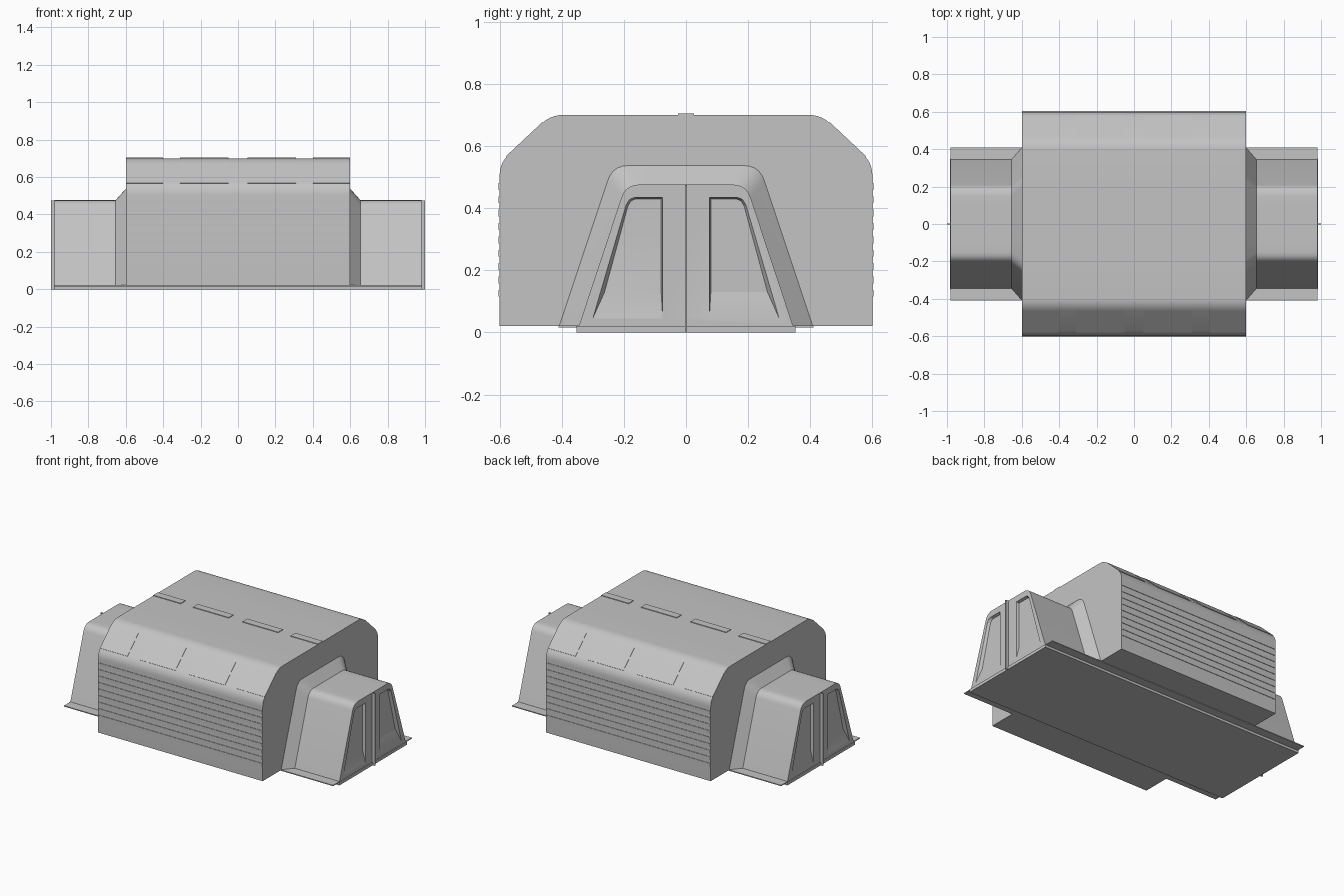
import bpy, bmesh, math
from mathutils import Vector

if "Cube" in bpy.data.objects:
    bpy.data.objects.remove(bpy.data.objects["Cube"])

grey = bpy.data.materials.new("light_grey")
grey.diffuse_color = (0.55, 0.55, 0.55, 1)
grey.use_nodes = True
grey.node_tree.nodes["Principled BSDF"].inputs["Base Color"].default_value = grey.diffuse_color


def loft(name, sections, smooth=True):
    """Closed solid through a list of matching cross-section loops."""
    bm = bmesh.new()
    rings = [[bm.verts.new(p) for p in s] for s in sections]
    n = len(rings[0])
    for a, b in zip(rings, rings[1:]):
        for i in range(n):
            j = (i + 1) % n
            bm.faces.new((a[i], a[j], b[j], b[i]))
    bm.faces.new(rings[0])
    bm.faces.new(rings[-1])
    bmesh.ops.recalc_face_normals(bm, faces=bm.faces)
    me = bpy.data.meshes.new(name)
    bm.to_mesh(me)
    bm.free()
    me.materials.append(grey)
    ob = bpy.data.objects.new(name, me)
    bpy.context.collection.objects.link(ob)
    if smooth:
        select(ob)
        bpy.ops.object.shade_smooth_by_angle(angle=math.radians(32))
    return ob


def select(ob):
    bpy.ops.object.select_all(action='DESELECT')
    ob.select_set(True)
    bpy.context.view_layer.objects.active = ob


def box(name, x0, x1, y0, y1, z0, z1):
    ring = [(y0, z0), (y1, z0), (y1, z1), (y0, z1)]
    return loft(name, [[(x, y, z) for y, z in ring] for x in (x0, x1)], False)


def both(half):
    """Mirror a half profile (bottom to top, y > 0) across y = 0."""
    return half + [(-y, z) for y, z in reversed(half)]


def rounded(points, radii, steps=5):
    """Half profile with its corners rounded by quadratic curves."""
    out = []
    for i, p in enumerate(points):
        p, r = Vector(p), radii[i]
        if r == 0:
            out.append(tuple(p))
            continue
        a = p + (Vector(points[i - 1]) - p).normalized() * r
        b = p + (Vector(points[i + 1]) - p).normalized() * r
        for k in range(steps + 1):
            t = k / steps
            out.append(tuple(a * (1 - t) ** 2 + p * 2 * t * (1 - t) + b * t * t))
    return out


# Main hall with chamfered, softly rounded shoulders
hall = both(rounded([(.6, .02), (.6, .545), (.435, .7), (.2, .7)], [0, .04, .04, 0]))
loft("main_hall", [[(x, y, z) for y, z in hall] for x in (-.6, .6)])

# Panels repeat in four bays; the outer two run to the ends of the hall
bays = [(-.6, -.4), (-.31, -.05), (.05, .31), (.4, .6)]
for i, (x0, x1) in enumerate(bays):
    box(f"roof_panel_{i}", x0, x1, -.025, .025, .695, .704)
    for s in (1, -1):
        a, b = Vector((.578, .5657)), Vector((.462, .6746))
        n = Vector((.685, .729))
        ring = [a - n * .004, b - n * .004, b + n * .002, a + n * .002]
        loft(f"shoulder_panel_{i}_{'back' if s > 0 else 'front'}",
             [[(x, s * p.x, p.y) for p in ring] for x in (x0, x1)], False)

# Horizontal siding ribs on the long walls
for s in (1, -1):
    for i in range(9):
        z = .115 + i * .043
        y0, y1 = sorted((s * .596, s * .603))
        box(f"wall_rib_{i}_{'back' if s > 0 else 'front'}", -.598, .598, y0, y1, z, z + .022)

# Floor slab and the wider thin skirt on top of it
box("floor_slab", -.985, .985, -.352, .352, 0, .02)
box("floor_skirt", -.98, .98, -.41, .41, .016, .022)

# Entrance corridors with flared collars, doors and windows
small = both(rounded([(.345, .02), (.194, .476), (.1, .476)], [0, .045, 0]))
large = both(rounded([(.408, .02), (.236, .537), (.1, .537)], [0, .05, 0]))
win_out = [(.075, .045), (.3, .045), (.193, .41), (.182, .428), (.165, .435), (.075, .435)]
win_in = [(.08, .13), (.262, .13), (.187, .407), (.177, .423), (.162, .43), (.08, .43)]

for s, side in ((1, "right"), (-1, "left")):
    stations = [(.57, large), (.6, large), (.655, small), (.98, small)]
    corridor = loft(f"entrance_corridor_{side}",
                    [[(s * x, y, z) for y, z in prof] for x, prof in stations])
    for m in (1, -1):
        # Tapered recess with a sloping sill
        cutter = loft("window_cutter",
                      [[(s * x, m * y, z) for y, z in prof]
                       for x, prof in ((.962, win_in), (.98, win_out), (1.0, win_out))], False)
        cutter.hide_render = True
        mod = corridor.modifiers.new("window", 'BOOLEAN')
        mod.operation = 'DIFFERENCE'
        mod.solver = 'EXACT'
        mod.object = cutter
        select(corridor)
        # Cut before the smoothing modifier, if there is one
        bpy.ops.object.modifier_move_to_index(modifier=mod.name, index=0)
        bpy.ops.object.modifier_apply(modifier=mod.name)
        bpy.data.objects.remove(cutter)
    select(corridor)
    bpy.ops.object.shade_smooth_by_angle(angle=math.radians(32))
    # Thin centre post between the door leaves
    x0, x1 = sorted((s * .97, s * 1.0))
    box(f"door_post_{side}", x0, x1, -.004, .004, 0, .474)
